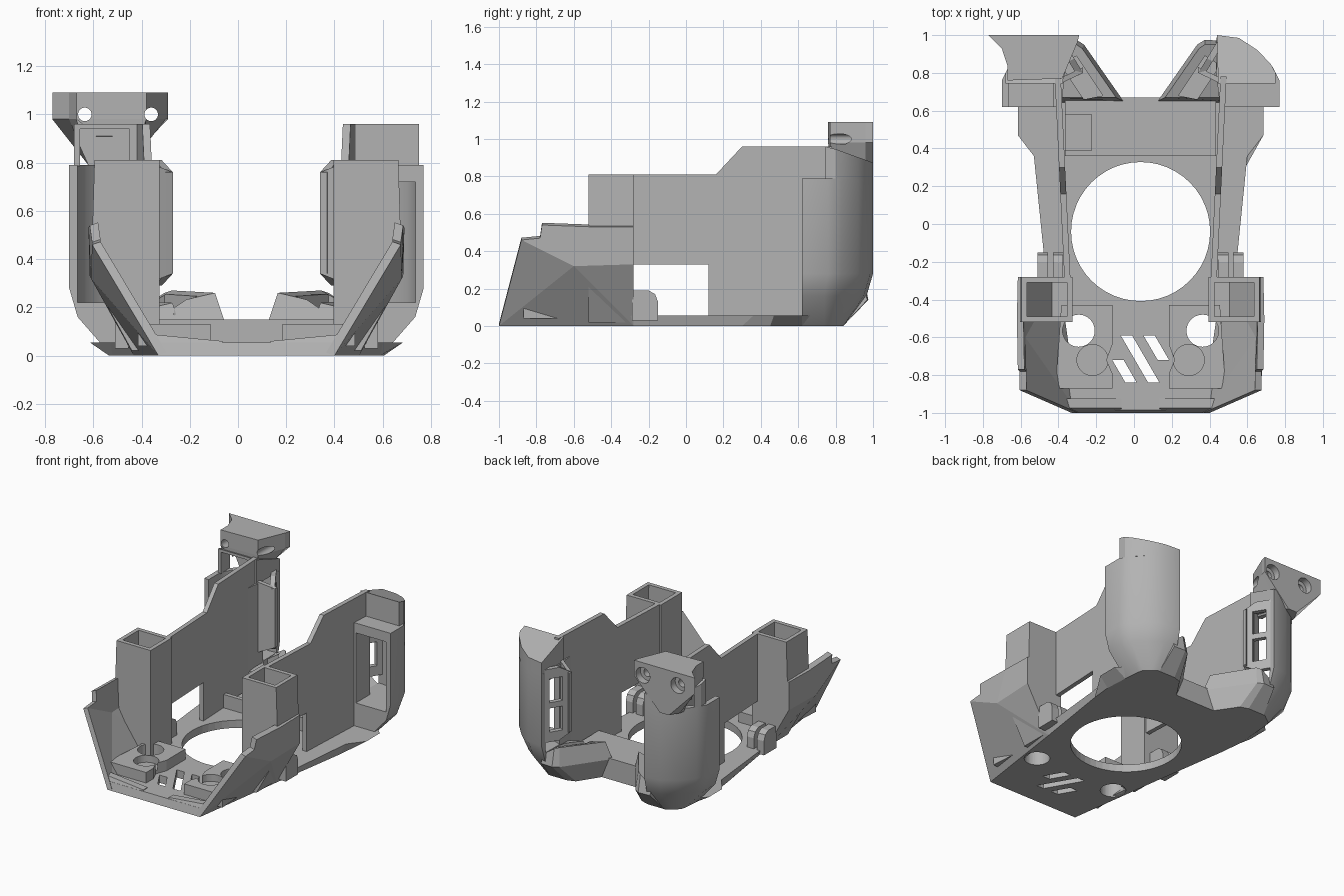
import bpy, bmesh, math
from mathutils import Vector, Matrix

if "Cube" in bpy.data.objects:
    bpy.data.objects.remove(bpy.data.objects["Cube"])

CX = 0.035  # symmetry plane of the housing
grey = bpy.data.materials.new("matte grey")
grey.use_nodes = True
grey.diffuse_color = (0.45, 0.45, 0.45, 1)
grey.node_tree.nodes["Principled BSDF"].inputs["Base Color"].default_value = (0.45, 0.45, 0.45, 1)


def finish(name, bm):
    bmesh.ops.recalc_face_normals(bm, faces=bm.faces)
    me = bpy.data.meshes.new(name)
    bm.to_mesh(me)
    bm.free()
    me.materials.append(grey)
    ob = bpy.data.objects.new(name, me)
    bpy.context.collection.objects.link(ob)
    return ob


def loft(name, rings, s=1):
    """Solid through rings of (u, y, z); u is the distance from the symmetry plane."""
    bm = bmesh.new()
    vs = [[bm.verts.new((CX + s * u, y, z)) for u, y, z in r] for r in rings]
    n = len(vs[0])
    for a, b in zip(vs, vs[1:]):
        for i in range(n):
            j = (i + 1) % n
            bm.faces.new((a[i], a[j], b[j], b[i]))
    bm.faces.new(vs[0])
    bm.faces.new(vs[-1])
    return finish(name, bm)


def ring(pts, z):
    return [(u, y, z) for u, y in pts]


def prism(name, pts, z0, z1, s=1):
    return loft(name, [ring(pts, z0), ring(pts, z1)], s)


def box(name, u0, u1, y0, y1, z0, z1, s=1):
    return prism(name, [(u0, y0), (u1, y0), (u1, y1), (u0, y1)], z0, z1, s)


def panel(name, pts, faces, shift, s=1):
    """Thin plate: faces over points, thickened by a shift vector."""
    bm = bmesh.new()
    vs = [bm.verts.new((CX + s * u, y, z)) for u, y, z in pts]
    fs = [bm.faces.new([vs[i] for i in f]) for f in faces]
    geo = bmesh.ops.extrude_face_region(bm, geom=fs, use_keep_orig=True)["geom"]
    new = [g for g in geo if isinstance(g, bmesh.types.BMVert)]
    bmesh.ops.translate(bm, verts=new, vec=(s * shift[0], shift[1], shift[2]))
    return finish(name, bm)


def cyl(name, u, y, z, r, depth, s=1, along_y=False):
    bm = bmesh.new()
    rot = Matrix.Rotation(math.pi / 2, 4, 'X') if along_y else Matrix()
    bmesh.ops.create_cone(bm, cap_ends=True, segments=48, radius1=r, radius2=r, depth=depth,
                          matrix=Matrix.Translation((CX + s * u, y, z)) @ rot)
    return finish(name, bm)


def cut(ob, *cutters):
    bpy.context.view_layer.objects.active = ob
    for c in cutters:
        m = ob.modifiers.new("cut", 'BOOLEAN')
        m.operation, m.solver, m.object = 'DIFFERENCE', 'EXACT', c
        bpy.ops.object.modifier_apply(modifier=m.name)
        bpy.data.objects.remove(c)


def smooth(ob, angle=28):
    bpy.ops.object.select_all(action='DESELECT')
    ob.select_set(True)
    bpy.context.view_layer.objects.active = ob
    bpy.ops.object.shade_smooth_by_angle(angle=math.radians(angle))


def both(half):
    return half + [(-u, y) for u, y in reversed(half)]


# Base plate with the fan opening, round ports and diagonal slots
low = [(.365, -1), (.467, -.28), (.555, .3), (.57, .45), (.56, .62), (.54, .67)]
high = [(.385, -.985), (.5, -.28), (.565, .36), (.65, .47), (.65, .62), (.6, .67)]
base = loft("base_plate", [ring(both(low), 0), ring(both(high), .055)])
cut(base, cyl("cutter", 0, -.04, 0, .368, 1))
for u, y0, y1 in ((-.105, -.59, -.84), (.015, -.59, -.72), (-.15, -.72, -.84)):
    d = (y0 - y1) * .58
    cut(base, prism("cutter", [(u, y0), (u + .06, y0), (u + .06 + d, y1), (u + d, y1)], -.1, .2))

# Rear cross bar with a small pocket
bar = box("rear_cross_bar", -.4, .4, .36, .67, .03, .15)
cut(bar, box("cutter", .26, .41, .39, .58, .08, .3, -1))

# Sloping front lip
for s in (1, -1):
    panel("front_lip", [(.1, -.985, .05), (.38, -.985, .05), (.41, -.975, .09), (.1, -.975, .06)],
          [(0, 1, 2, 3)], (0, .05, 0), s)

for s, side in ((1, "left"), (-1, "right")):
    # Raised pad with a through port and a blind port
    pad = prism(side + "_front_pad", [(.15, -.87), (.45, -.87), (.42, -.43), (.15, -.43),
                                      (.15, -.64), (.18, -.72), (.15, -.79)], .04, .13, s)
    cut(pad, cyl("cutter", .255, -.72, .13, .082, .1, s))
    for ob in (pad, base):
        cut(ob, cyl("cutter", .328, -.565, .1, .085, .5, s))

    # Flared front side panel
    pts = [(.365, -1, 0), (.64, -.88, .46), (.64, -.78, .47), (.65, -.77, .54), (.655, -.5, .53),
           (.65, -.28, .53), (.65, -.28, .33), (.645, -.6, .32), (.467, -.28, 0)]
    panel(side + "_front_panel", pts, [(0, 1, 7), (1, 2, 3, 4, 7), (4, 5, 6, 7), (0, 7, 8), (7, 6, 8)],
          (-.035, 0, .012), s)

    # Hollow front post
    def post_ring(outer, z, inset=0):
        a, b, c, d = .36 + inset, outer - inset, -.52 + inset, -.28 - inset
        return [(a, c, z), (b, c, z), (b, d, z), (a, d, z)]
    post = loft(side + "_front_post", [post_ring(.475, .02), post_ring(.645, .33), post_ring(.63, .81)], s)
    cut(post, loft("cutter", [post_ring(.5, .12, .03), post_ring(.64, .34, .03), post_ring(.63, .9, .03)], s))

    # Thin side wall with a stepped top and a window at its foot
    prof = [(-.29, .33), (.12, .33), (.12, .03), (.78, .03), (.78, .96), (.3, .96), (.16, .81), (-.29, .81)]
    panel(side + "_side_wall", [(.372 + (y + .28) * .048, y, z) for y, z in prof], [range(8)], (.032, 0, 0), s)

    # Pair of rounded clips on the ledge
    for u in (.41, .49):
        clip = [(-.29, .03), (-.15, .03), (-.15, .13), (-.165, .17), (-.2, .19), (-.29, .19)]
        panel(side + "_clip", [(u, y, z) for y, z in clip], [range(6)], (.055, 0, 0), s)

    # Curved rear column, hollowed from the front
    full = [(.42, .62), (.735, .62), (.735, .76), (.70, .83), (.62, .92), (.52, .985), (.405, 1), (.4, .8)]
    mid = [(.42, .62), (.7, .62), (.7, .74), (.66, .8), (.59, .88), (.5, .95), (.4, .965), (.4, .8)]
    foot = [(.42, .62), (.56, .62), (.55, .74), (.54, .78), (.5, .81), (.46, .84), (.4, .84), (.4, .8)]
    hollow = [(.46, .55), (.7, .55), (.7, .75), (.665, .82), (.6, .89), (.51, .95), (.3, .965), (.3, .84), (.46, .78)]
    column = loft(side + "_rear_column", [ring(foot, 0), ring(mid, .16), ring(full, .28), ring(full, .79)], s)
    cut(column, prism("cutter", hollow, .22, .72 if s > 0 else .85, s))
    smooth(column)

    # Cap on the column, sloping down to the back
    plan = [(.41, .745), (.715, .745), (.715, .8), (.69, .845), (.62, .92), (.52, .985), (.405, 1)]
    cap = loft(side + "_column_cap", [ring(plan, .785),
               [(u, y, .96 - .36 * max(0, y - .76)) for u, y in plan]], s)
    if s < 0:
        cut(cap, box("cutter", .485, .69, .5, .9, .7, .94, s))
    smooth(cap)

    # Slotted flange closing the inner rear edge
    def along(t, z):
        return (.305 + .115 * t, .8 + .19 * t, z)
    flange = panel(side + "_slotted_flange", [along(0, .34), along(.4, .29), along(1, .29), along(1, .81),
                   along(.4, .81), along(0, .76)], [range(6)], (.03, -.015, 0), s)
    for z0, z1 in ((.36, .53), (.57, .74)):
        a, b = along(.3, 0), along(.72, 0)
        cut(flange, prism("cutter", [(a[0] - .1, a[1] + .06), (b[0] - .1, b[1] + .06),
                                     (b[0] + .1, b[1] - .06), (a[0] + .1, a[1] - .06)], z0, z1, s))
    panel(side + "_flange_web", [(.305, .8, .34), (.43, .74, .29), (.43, .74, .81), (.305, .8, .76)],
          [range(4)], (0, .03, 0), s)

    # Angled rear lug with a diagonal channel
    lug = loft(side + "_rear_lug", [
        ring([(.14, .64), (.26, .82), (.32, .84), (.45, .84), (.45, .64)], 0),
        ring([(.09, .65), (.3, .95), (.34, .975), (.43, .97), (.45, .65)], .14),
        [(.13, .67, .26), (.31, .93, .27), (.34, .95, .26), (.43, .95, .2), (.43, .67, .19)]], s)
    cut(lug, prism("cutter", [(.2, .68), (.34, .89), (.42, .84), (.3, .66)], .16, .4, s))

# Tall bracket on the right column with two counterbored screw holes
top = [(.805, 1), (.325, 1), (.335, .96), (.415, .77), (.705, .76), (.705, .84), (.735, .93)]
tip = [(.6, 1), (.53, 1), (.5, .96), (.44, .78), (.64, .78), (.66, .84), (.64, .93)]
bracket = loft("tall_bracket", [ring(tip, .77), ring(top, .98), ring(top, 1.09)], -1)
cut(bracket, box("cutter", .485, .69, .5, .9, .7, .94, -1))
for u in (.395, .67):
    cut(bracket, cyl("cutter", u, 1, 1.0, .055, .1, -1, True), cyl("cutter", u, .9, 1.0, .028, .6, -1, True))
